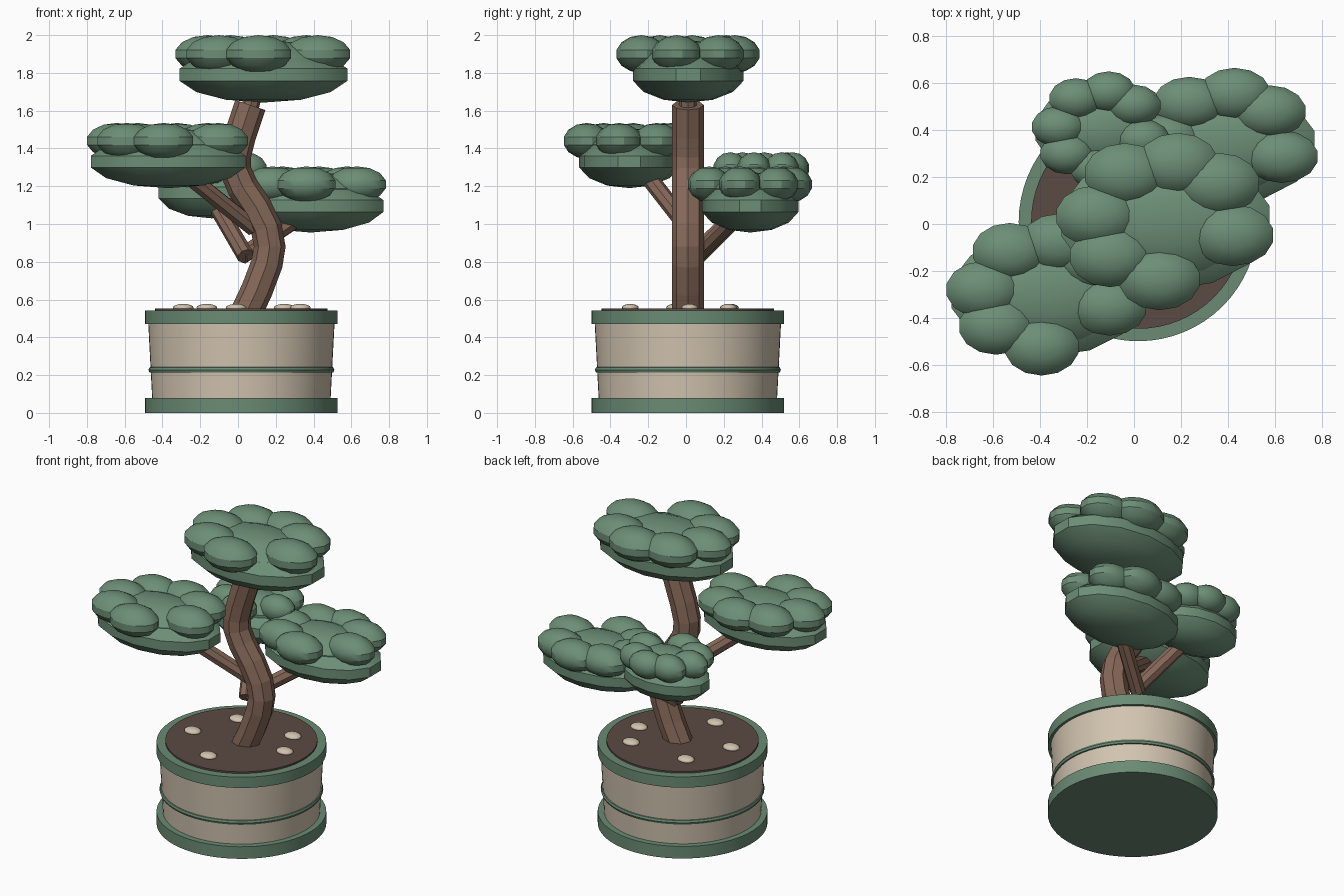
import bpy
import bmesh
import math
from mathutils import Matrix

cube = bpy.data.objects.get("Cube")
if cube:
    bpy.data.objects.remove(cube, do_unlink=True)


def material(name, rgb):
    m = bpy.data.materials.new(name)
    m.use_nodes = True
    m.diffuse_color = (*rgb, 1)
    bsdf = m.node_tree.nodes["Principled BSDF"]
    bsdf.inputs["Base Color"].default_value = (*rgb, 1)
    bsdf.inputs["Roughness"].default_value = 0.9
    return m


LEAF = material("leaf green", (0.15, 0.27, 0.18))
GLAZE = material("pot green", (0.145, 0.26, 0.175))
CREAM = material("cream", (0.64, 0.55, 0.43))
SOIL = material("soil brown", (0.105, 0.068, 0.056))
BARK = material("bark brown", (0.24, 0.14, 0.10))


def finish(obj, mat, angle=None):
    """Give the object its colour and, if an angle is set, smooth shading."""
    obj.data.materials.clear()
    obj.data.materials.append(mat)
    if angle:
        bpy.ops.object.select_all(action="DESELECT")
        obj.select_set(True)
        bpy.context.view_layer.objects.active = obj
        bpy.ops.object.shade_smooth_by_angle(angle=math.radians(angle))
    return obj


def mesh_object(name, bm, mat, angle=None):
    mesh = bpy.data.meshes.new(name)
    bm.to_mesh(mesh)
    bm.free()
    obj = bpy.data.objects.new(name, mesh)
    bpy.context.collection.objects.link(obj)
    return finish(obj, mat, angle)


def lathe(name, profile, mat, center=(0.018, 0.01), segments=64):
    """Closed solid of revolution from (radius, height) points."""
    bm = bmesh.new()
    rings = []
    for r, z in profile:
        rings.append([bm.verts.new((center[0] + r * math.cos(2 * math.pi * i / segments),
                                    center[1] + r * math.sin(2 * math.pi * i / segments), z))
                      for i in range(segments)])
    for low, high in zip(rings, rings[1:]):
        for i in range(segments):
            j = (i + 1) % segments
            bm.faces.new((low[i], low[j], high[j], high[i]))
    bm.faces.new(rings[0][::-1])
    bm.faces.new(rings[-1])
    return mesh_object(name, bm, mat, 30)


def tube(name, points, radius):
    """Eight-sided flat-faced limb along a path."""
    curve = bpy.data.curves.new(name, "CURVE")
    curve.dimensions = "3D"
    curve.bevel_depth = radius
    curve.bevel_resolution = 2
    curve.use_fill_caps = True
    spline = curve.splines.new("POLY")
    spline.points.add(len(points) - 1)
    for p, co in zip(spline.points, points):
        p.co = (*co, 1)
    spline.use_smooth = False
    obj = bpy.data.objects.new(name, curve)
    bpy.context.collection.objects.link(obj)
    bpy.ops.object.select_all(action="DESELECT")
    obj.select_set(True)
    bpy.context.view_layer.objects.active = obj
    bpy.ops.object.convert(target="MESH")
    return finish(bpy.context.view_layer.objects.active, BARK)


def ellipsoid(name, center, radii, mat, segments=14, rings=7, angle=30):
    bm = bmesh.new()
    bmesh.ops.create_uvsphere(
        bm, u_segments=segments, v_segments=rings, radius=1,
        matrix=Matrix.Translation(center) @ Matrix.Diagonal((*radii, 1)))
    return mesh_object(name, bm, mat, angle)


# Pot: foot, tapered wall, bead, rim and soil
lathe("pot_foot", [(0.51, 0), (0.51, 0.08)], GLAZE)
lathe("pot_wall", [(0.472, 0.07), (0.496, 0.53)], CREAM)
lathe("pot_bead", [(0.475, 0.212), (0.487, 0.215), (0.492, 0.228),
                   (0.487, 0.241), (0.475, 0.244)], GLAZE)
lathe("pot_rim", [(0.51, 0.47), (0.51, 0.541)], GLAZE)
lathe("soil", [(0.457, 0.52), (0.457, 0.552)], SOIL)

# Pebbles on the soil
for n, (x, y) in enumerate([(-0.29, -0.06), (-0.165, 0.235), (0.245, 0.225),
                            (0.33, 0.02), (-0.01, -0.295)]):
    ellipsoid(f"pebble_{n + 1}", (x, y, 0.557), (0.055, 0.045, 0.02), CREAM, 16, 8, 60)

# Trunk, an S-curve in one plane
TRUNK = [(0.02, 0.48), (0.10, 0.65), (0.153, 0.79), (0.168, 0.88), (0.15, 0.98),
         (0.095, 1.09), (0.025, 1.195), (-0.012, 1.28), (-0.015, 1.36),
         (0.012, 1.47), (0.065, 1.63)]
tube("trunk", [(x, 0.01, z) for x, z in TRUNK], 0.084)

# Branches
tube("branch_top", [(0.055, 0.01, 1.58), (0.10, 0.01, 1.76)], 0.046)
tube("branch_front", [(0.08, 0.01, 0.98), (-0.37, -0.27, 1.34)], 0.046)
tube("branch_side", [(0.02, 0.06, 0.83), (0.42, 0.33, 1.10)], 0.046)
tube("branch_back", [(0.04, 0.03, 0.83), (-0.145, 0.38, 1.15)], 0.046)

# Leaf pads: (name, centre, hull radii, lobe radii, lobe height above hull centre)
PADS = [
    ("top", (0.135, 0.012, 1.79), (0.467, 0.30, 0.147), (0.18, 0.135, 0.10), 0.11),
    ("front", (-0.37, -0.30, 1.33), (0.43, 0.272, 0.14), (0.165, 0.125, 0.095), 0.11),
    ("side", (0.385, 0.34, 1.095), (0.405, 0.262, 0.14), (0.16, 0.115, 0.095), 0.115),
    ("back", (-0.14, 0.40, 1.165), (0.295, 0.20, 0.135), (0.118, 0.09, 0.085), 0.13),
]
LOBE_ANGLES = [-95, -14, 40, 80, 126, 175, 217]

for name, (cx, cy, cz), hull, lobe, lift in PADS:
    ellipsoid(f"leaf_pad_{name}", (cx, cy, cz), hull, LEAF)
    # The raised crown fills the middle of the lobe ring
    ellipsoid(f"leaf_crown_{name}", (cx, cy, cz + lift * 0.6),
              (hull[0] * 0.8, hull[1] * 0.8, hull[2] * 0.8), LEAF)
    for n, a in enumerate(LOBE_ANGLES):
        t = math.radians(a)
        x = cx + (hull[0] - lobe[0] * 0.95) * math.cos(t)
        y = cy + hull[1] * 0.83 * math.sin(t)
        ellipsoid(f"leaf_lobe_{name}_{n + 1}", (x, y, cz + lift), lobe, LEAF)
